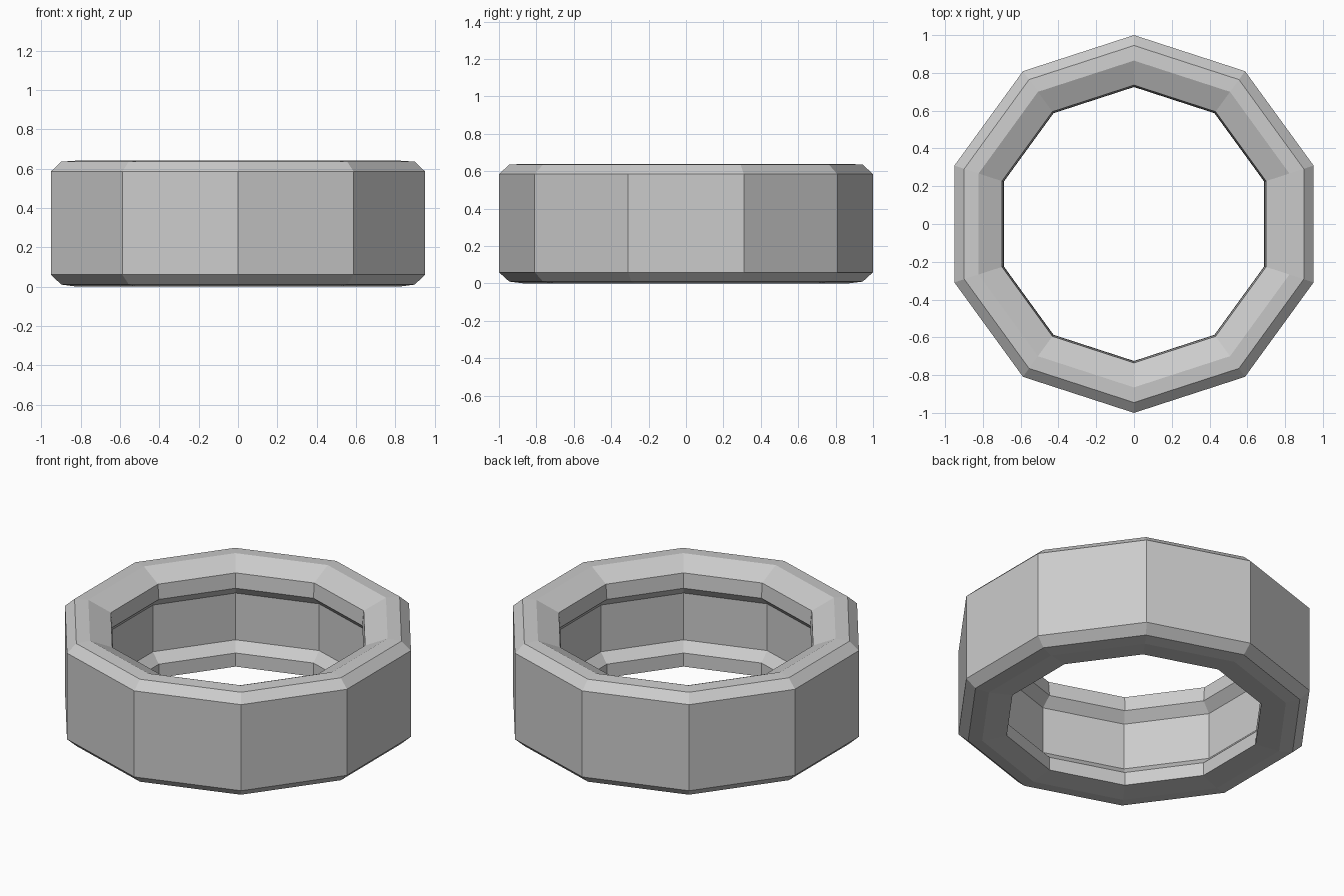
import bpy, bmesh, math

if "Cube" in bpy.data.objects:
    bpy.data.objects.remove(bpy.data.objects["Cube"])

SIDES = 10

# Ring cross-section as (radius, height), going round the outside then the grooved inside
profile = [
    (0.865, 0.0), (0.945, 0.01), (1.0, 0.06),        # underside and lower chamfer
    (1.0, 0.585), (0.945, 0.635), (0.865, 0.64),     # outer wall and upper chamfer
    (0.735, 0.58), (0.727, 0.49),                    # sloped top and upper lip
    (0.782, 0.435), (0.782, 0.15),                   # inner groove
    (0.727, 0.095), (0.725, 0.013),                  # lower lip
]

# Sweep the cross-section around z with a corner pointing along y
bm = bmesh.new()
rings = []
for i in range(SIDES):
    a = math.pi / 2 + i * 2 * math.pi / SIDES
    rings.append([bm.verts.new((r * math.cos(a), r * math.sin(a), z)) for r, z in profile])
n = len(profile)
for i in range(SIDES):
    a, b = rings[i], rings[(i + 1) % SIDES]
    for j in range(n):
        k = (j + 1) % n
        bm.faces.new((a[j], b[j], b[k], a[k]))
bmesh.ops.recalc_face_normals(bm, faces=bm.faces[:])

mesh = bpy.data.meshes.new("ten_sided_ring")
bm.to_mesh(mesh)
bm.free()
ring = bpy.data.objects.new("ten_sided_ring", mesh)
bpy.context.collection.objects.link(ring)
